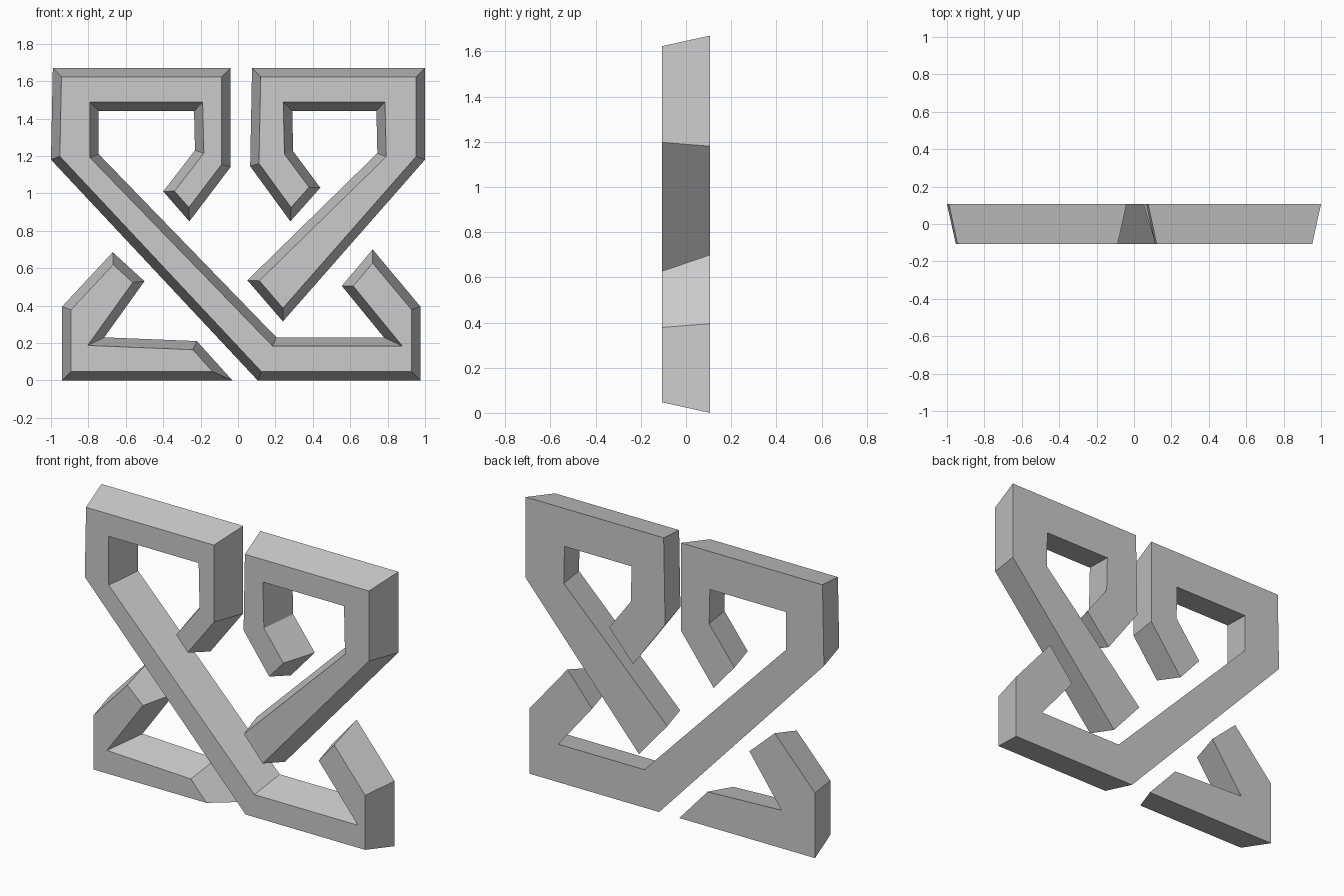
import bpy
import bmesh
from mathutils import Vector

cube = bpy.data.objects.get("Cube")
if cube:
    bpy.data.objects.remove(cube, do_unlink=True)

HALF_DEPTH = 0.107
INSET = 0.047

grey = bpy.data.materials.new("plain grey")
grey.use_nodes = True
colour = (0.6, 0.6, 0.6, 1)
grey.diffuse_color = colour
grey.node_tree.nodes["Principled BSDF"].inputs["Base Color"].default_value = colour


def inset_outline(points, distance):
    """Mitred inward offset of a clockwise outline."""
    result = []
    for i, here in enumerate(points):
        before = (here - points[i - 1]).normalized()
        after = (points[(i + 1) % len(points)] - here).normalized()
        n1 = Vector((before.y, -before.x))
        n2 = Vector((after.y, -after.x))
        result.append(here + (n1 + n2) * distance / (1 + n1.dot(n2)))
    return result


def tapered_band(name, outline):
    """Solid band: full outline at the back, inset outline at the front."""
    back_points = [Vector(p) for p in outline]
    front_points = inset_outline(back_points, INSET)
    bm = bmesh.new()
    back = [bm.verts.new((p.x, HALF_DEPTH, p.y)) for p in back_points]
    front = [bm.verts.new((p.x, -HALF_DEPTH, p.y)) for p in front_points]
    bm.faces.new(back)
    bm.faces.new(reversed(front))
    for i in range(len(back)):
        bm.faces.new((back[i], back[i - 1], front[i - 1], front[i]))
    bmesh.ops.recalc_face_normals(bm, faces=bm.faces)
    mesh = bpy.data.meshes.new(name)
    bm.to_mesh(mesh)
    bm.free()
    mesh.materials.append(grey)
    band = bpy.data.objects.new(name, mesh)
    bpy.context.collection.objects.link(band)
    return band


# Long band: hooked upper loop, diagonal, and upturned foot
tapered_band("long_diagonal_band", [
    (-0.99, 1.67), (-0.04, 1.67), (-0.04, 1.14), (-0.26, 0.85), (-0.4, 1.01),
    (-0.23, 1.23), (-0.235, 1.44), (-0.745, 1.44), (-0.745, 1.21),
    (0.205, 0.23), (0.78, 0.23), (0.555, 0.505), (0.72, 0.7),
    (0.975, 0.395), (0.975, 0), (0.105, 0), (-1, 1.18)])

# Short band: hooked upper loop with a cut diagonal
tapered_band("short_diagonal_band", [
    (0.075, 1.67), (1, 1.67), (1, 1.18), (0.24, 0.315), (0.05, 0.535),
    (0.745, 1.215), (0.74, 1.44), (0.29, 1.44), (0.295, 1.225),
    (0.44, 1.03), (0.28, 0.85), (0.065, 1.145)])

# Separate foot on the other side of the crossing
tapered_band("corner_foot", [
    (-0.94, 0), (-0.94, 0.395), (-0.67, 0.685), (-0.5, 0.53),
    (-0.715, 0.23), (-0.22, 0.21), (-0.03, 0)])
